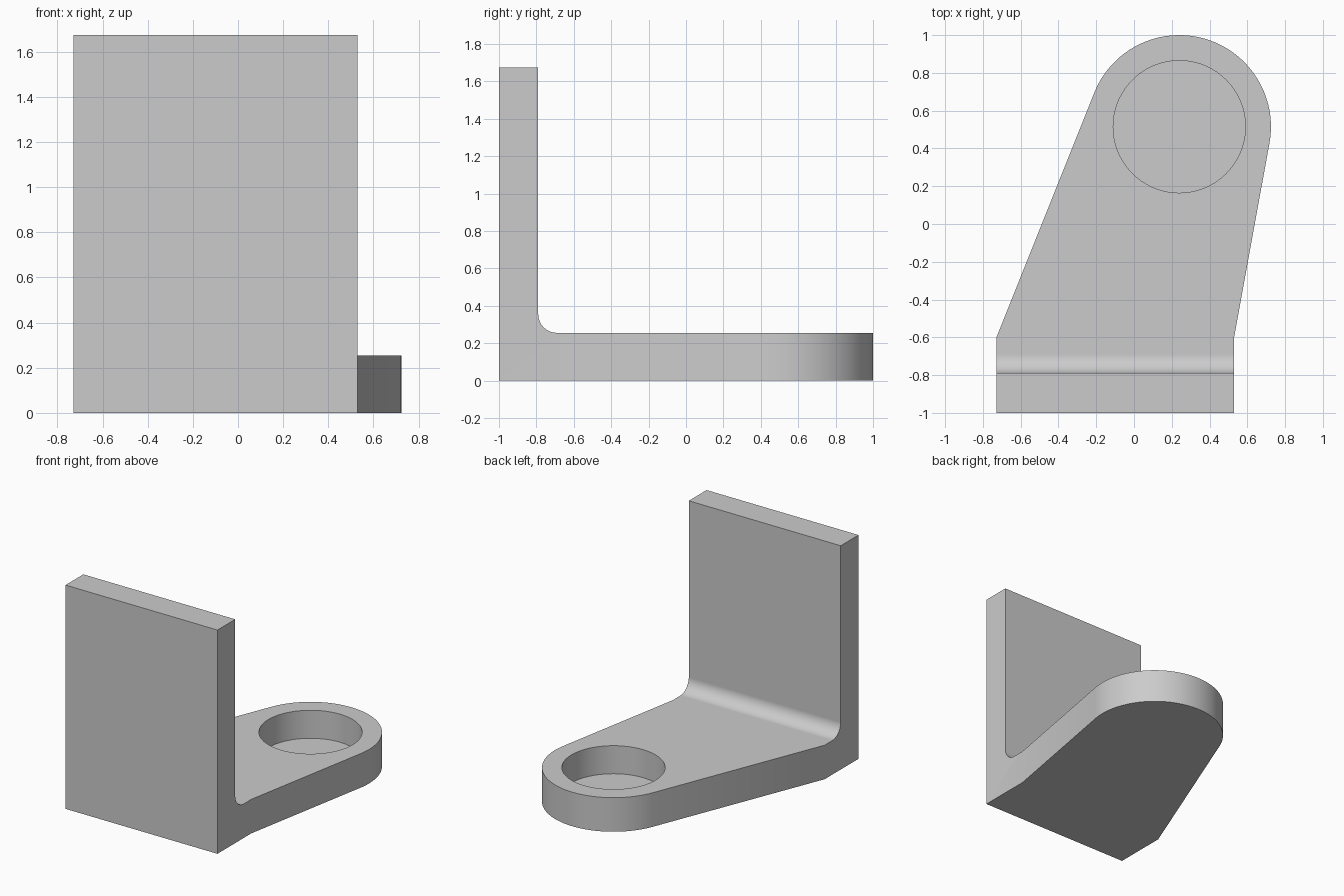
import bpy
import bmesh
from math import atan2, acos, cos, sin, pi, hypot
from mathutils import Vector

cube = bpy.data.objects.get("Cube")
if cube:
    bpy.data.objects.remove(cube, do_unlink=True)

LEFT, RIGHT = -0.728, 0.53          # wall edges in x
WALL, PLATE, HEIGHT = 0.21, 0.255, 1.675
FILLET = 0.1
CX, CY, R, BORE = 0.24, 0.515, 0.485, 0.35
TAPER_Y = -0.6                      # where the arm leaves the straight base

grey = bpy.data.materials.new("light_grey")
grey.use_nodes = True
grey.diffuse_color = (0.6, 0.6, 0.6, 1)
grey.node_tree.nodes["Principled BSDF"].inputs["Base Color"].default_value = (0.6, 0.6, 0.6, 1)


def prism(name, points, direction):
    """Extrude a closed outline of 3D points into a solid."""
    bm = bmesh.new()
    face = bm.faces.new([bm.verts.new(p) for p in points])
    new = bmesh.ops.extrude_face_region(bm, geom=[face])["geom"]
    bmesh.ops.translate(bm, vec=Vector(direction),
                        verts=[g for g in new if isinstance(g, bmesh.types.BMVert)])
    bmesh.ops.recalc_face_normals(bm, faces=bm.faces)
    mesh = bpy.data.meshes.new(name)
    bm.to_mesh(mesh)
    bm.free()
    mesh.materials.append(grey)
    obj = bpy.data.objects.new(name, mesh)
    bpy.context.collection.objects.link(obj)
    return obj


def arc(cx, cy, r, start, end, n):
    return [(cx + r * cos(start + (end - start) * i / n),
             cy + r * sin(start + (end - start) * i / n)) for i in range(n + 1)]


def tangent_angle(x, y, side):
    """Angle on the arm's round end where a line from (x, y) touches it."""
    dx, dy = x - CX, y - CY
    return atan2(dy, dx) + side * acos(R / hypot(dx, dy))


def boolean(obj, cutter, operation):
    mod = obj.modifiers.new(operation.lower(), "BOOLEAN")
    mod.operation, mod.object, mod.solver = operation, cutter, "EXACT"
    bpy.ops.object.modifier_apply(modifier=mod.name)
    bpy.data.objects.remove(cutter, do_unlink=True)


# L-shaped side profile with an inner fillet, wider than the part
inner = -1 + WALL
profile = [(-1.2, 0), (1.2, 0), (1.2, PLATE)]
profile += arc(inner + FILLET, PLATE + FILLET, FILLET, -pi / 2, -pi, 12)
profile += [(inner, HEIGHT), (-1.2, HEIGHT)]
bracket = prism("angle_bracket", [(-1.2, y, z) for y, z in profile], (2.4, 0, 0))
bpy.context.view_layer.objects.active = bracket
bracket.select_set(True)

# Plan outline: straight base, tapering arm, round end
start = tangent_angle(RIGHT, TAPER_Y, 1)
end = tangent_angle(LEFT, TAPER_Y, -1) % (2 * pi)
outline = [(LEFT, TAPER_Y), (LEFT, -1), (RIGHT, -1), (RIGHT, TAPER_Y)]
outline += arc(CX, CY, R, start, end, 48)
plan = prism("plan_cutter", [(x, y, -0.5) for x, y in outline], (0, 0, 3))
boolean(bracket, plan, "INTERSECT")

# Blind round pocket in the arm, leaving a thin floor
circle = arc(CX, CY, BORE, 0, 2 * pi, 72)[:-1]
pocket = prism("pocket_cutter", [(x, y, 0.045) for x, y in circle], (0, 0, 1))
boolean(bracket, pocket, "DIFFERENCE")

# Smooth curves, flat broad faces
bpy.ops.object.shade_smooth_by_angle(angle=0.4)
weighted = bracket.modifiers.new("weighted_normals", "WEIGHTED_NORMAL")
weighted.keep_sharp = True
